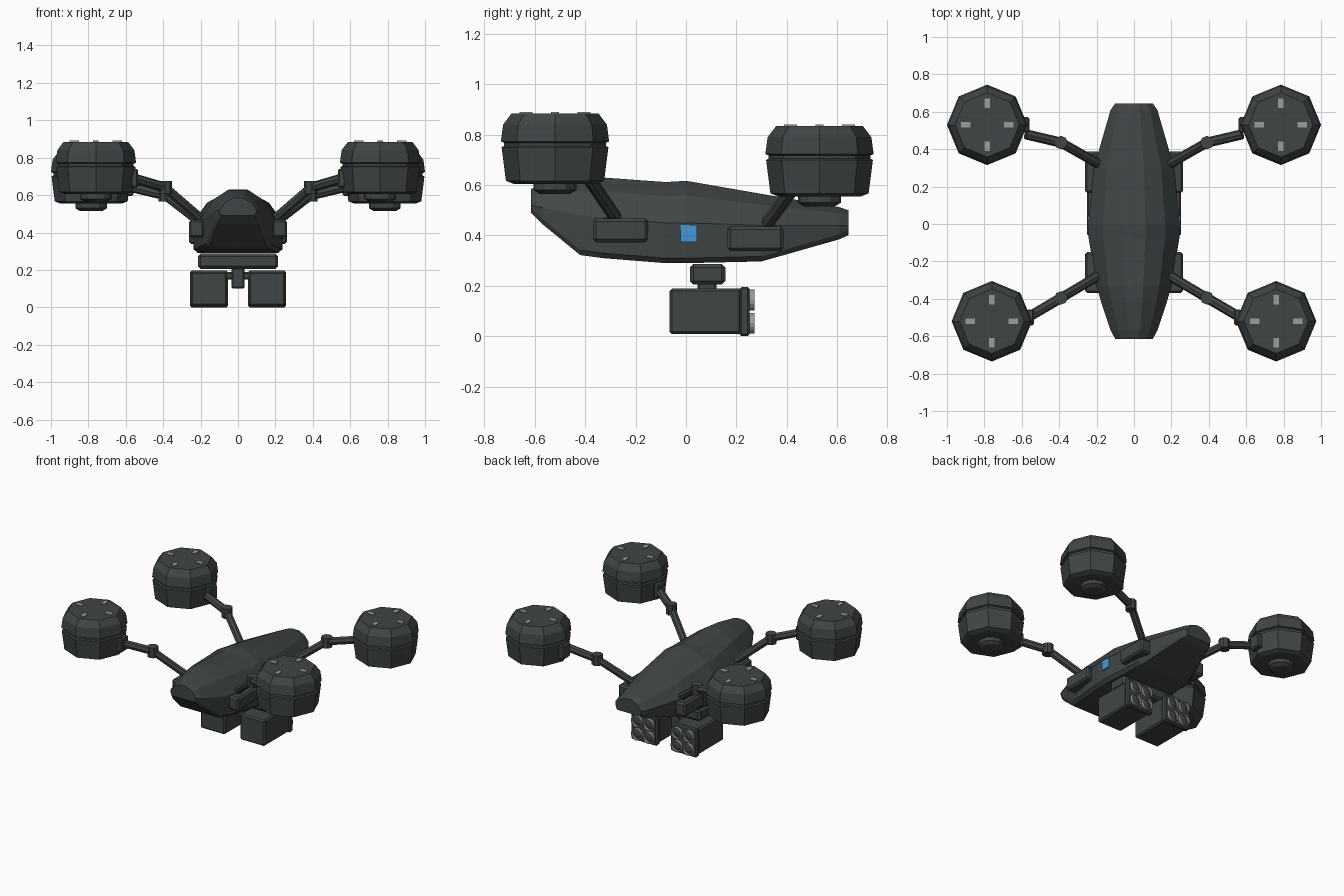
import bpy, bmesh, math
from mathutils import Vector, Matrix

cube = bpy.data.objects.get("Cube")
if cube:
    bpy.data.objects.remove(cube, do_unlink=True)


def material(name, rgb):
    m = bpy.data.materials.new(name)
    m.use_nodes = True
    m.diffuse_color = (*rgb, 1)
    m.node_tree.nodes["Principled BSDF"].inputs["Base Color"].default_value = (*rgb, 1)
    return m


DARK = material("dark grey", (0.052, 0.060, 0.061))
GREY = material("light grey", (0.33, 0.34, 0.34))
BLUE = material("blue", (0.06, 0.31, 0.68))


def finish(name, bm, mat, bevel=0.0):
    bmesh.ops.recalc_face_normals(bm, faces=bm.faces)
    mesh = bpy.data.meshes.new(name)
    bm.to_mesh(mesh)
    bm.free()
    mesh.materials.append(mat)
    obj = bpy.data.objects.new(name, mesh)
    bpy.context.collection.objects.link(obj)
    if bevel:
        mod = obj.modifiers.new("bevel", "BEVEL")
        mod.width, mod.segments = bevel, 1
    return obj


def loft(name, rings, mat, bevel=0.0):
    """Skin a list of closed rings and cap both ends."""
    bm = bmesh.new()
    loops = [[bm.verts.new(p) for p in ring] for ring in rings]
    for a, b in zip(loops, loops[1:]):
        for i in range(len(a)):
            j = (i + 1) % len(a)
            bm.faces.new((a[i], a[j], b[j], b[i]))
    bm.faces.new(loops[0])
    bm.faces.new(loops[-1])
    return finish(name, bm, mat, bevel)


def lathe(name, centre, profile, sides, mat, axis="Z"):
    turn = Matrix.Rotation(-math.pi / 2, 3, "X") if axis == "Y" else Matrix.Identity(3)
    angles = [math.tau * i / sides for i in range(sides)]
    rings = [[Vector(centre) + turn @ Vector((r * math.cos(a), r * math.sin(a), z))
              for a in angles] for r, z in profile]
    return loft(name, rings, mat)


def box(name, lo, hi, mat, bevel=0.0):
    lo, hi = Vector(lo), Vector(hi)
    bm = bmesh.new()
    bmesh.ops.create_cube(bm, size=1)
    for v in bm.verts:
        v.co = (lo + hi) / 2 + Vector(c * abs(d) for c, d in zip(v.co, hi - lo))
    return finish(name, bm, mat, bevel)


def rod(name, a, b, radius, mat, sides=8):
    a, b = Vector(a), Vector(b)
    bm = bmesh.new()
    bmesh.ops.create_cone(bm, cap_ends=True, segments=sides, radius1=radius, radius2=radius,
                          depth=(b - a).length)
    spin = (b - a).to_track_quat("Z", "Y").to_matrix().to_4x4()
    bm.transform(Matrix.Translation((a + b) / 2) @ spin)
    return finish(name, bm, mat)


# Hull: y, half width, bottom, side and top heights of each station
stations = [(-0.615, 0.10, 0.49, 0.52, 0.585), (-0.57, 0.125, 0.445, 0.51, 0.60),
            (-0.42, 0.175, 0.322, 0.48, 0.625), (-0.33, 0.20, 0.31, 0.47, 0.63),
            (-0.08, 0.242, 0.29, 0.45, 0.612), (0.0, 0.244, 0.29, 0.45, 0.617),
            (0.30, 0.215, 0.297, 0.44, 0.565), (0.61, 0.125, 0.385, 0.44, 0.512),
            (0.645, 0.10, 0.402, 0.44, 0.50)]
hull = []
for y, w, zb, zs, zt in stations:
    half = [(0.25 * w, zt), (0.68 * w, zs + 0.65 * (zt - zs)), (w, zs),
            (0.97 * w, zb + 0.02), (0.88 * w, zb)]
    ring = half + [(-x, z) for x, z in reversed(half)]
    hull.append([(x, y, z) for x, z in ring])
loft("hull", hull, DARK)

rotor_profile = [(0.165, 0), (0.195, 0.012), (0.212, 0.145), (0.202, 0.150), (0.202, 0.163),
                 (0.215, 0.168), (0.206, 0.235), (0.172, 0.28)]
hub_profile = [(0.06, -0.04), (0.085, -0.025), (0.085, 0.01)]

for side, s in (("left", 1), ("right", -1)):
    # Rotor housings with their arms
    for end, cx, cy, z0, root, joint, tip in (
            ("front", 0.76, -0.52, 0.605, (0.17, -0.265, 0.45), (0.39, -0.395, 0.64),
             (0.56, -0.495, 0.69)),
            ("rear", 0.785, 0.53, 0.555, (0.17, 0.31, 0.43), (0.39, 0.435, 0.60),
             (0.58, 0.48, 0.645))):
        tag = f"{end}_{side}_"
        root, joint, tip = (Vector((s * p[0], p[1], p[2])) for p in (root, joint, tip))
        lathe(tag + "rotor_housing", (s * cx, cy, z0), rotor_profile, 8, DARK)
        lathe(tag + "rotor_hub", (s * cx, cy, z0), hub_profile, 12, DARK)
        for i in range(4):
            dx, dy = ((1, 0), (0, 1), (-1, 0), (0, -1))[i]
            px, py = s * cx + 0.115 * dx, cy + 0.115 * dy
            hx, hy = (0.025, 0.015) if dx else (0.015, 0.025)
            box(f"{tag}rotor_marker_{i}", (px - hx, py - hy, z0 + 0.278),
                (px + hx, py + hy, z0 + 0.286), GREY)
        rod(tag + "inner_arm", root, joint, 0.026, DARK)
        rod(tag + "outer_arm", joint, tip, 0.027, DARK)
        up = Vector((0, 0, 0.035))
        rod(tag + "arm_joint", joint - up, joint + up, 0.036, DARK)
        bx, by = s * (cx - 0.205), cy + (0.02 if cy < 0 else 0)
        box(tag + "arm_bracket", (bx - 0.02, by - 0.042, tip.z - 0.05),
            (bx + 0.02, by + 0.042, tip.z + 0.05), DARK, 0.008)

    # Side pods and lamp
    box(f"front_{side}_pod", (s * 0.18, -0.37, 0.373), (s * 0.262, -0.15, 0.467), DARK, 0.012)
    box(f"rear_{side}_pod", (s * 0.18, 0.165, 0.338), (s * 0.262, 0.387, 0.436), DARK, 0.012)
    box(f"{side}_lamp", (s * 0.24, -0.022, 0.375), (s * 0.248, 0.044, 0.441), BLUE)

    # Launcher box with four tubes
    box(f"{side}_launcher", (s * 0.058, -0.065, 0.008), (s * 0.252, 0.22, 0.19), DARK, 0.01)
    box(f"{side}_launcher_plate", (s * 0.054, 0.213, 0.0), (s * 0.256, 0.252, 0.196), DARK, 0.008)
    for i in range(4):
        x = s * (0.155 + (0.046 if i % 2 else -0.046))
        z = 0.098 + (0.046 if i > 1 else -0.046)
        # Hollow rim around a dark, slightly domed plug
        lathe(f"{side}_tube_rim_{i}", (x, 0.245, z),
              [(0.041, 0), (0.041, 0.026), (0.034, 0.026), (0.034, 0.004)], 16, GREY, "Y")
        lathe(f"{side}_tube_plug_{i}", (x, 0.245, z), [(0.033, 0), (0.033, 0.01), (0.015, 0.018)],
              16, DARK, "Y")

# Underslung mount
box("mount_block", (-0.215, 0.015, 0.205), (0.215, 0.156, 0.287), DARK, 0.015)
box("mount_neck", (-0.035, 0.045, 0.1), (0.035, 0.122, 0.215), DARK, 0.008)
box("mount_crossbar", (-0.08, 0.05, 0.15), (0.08, 0.117, 0.188), DARK, 0.006)
